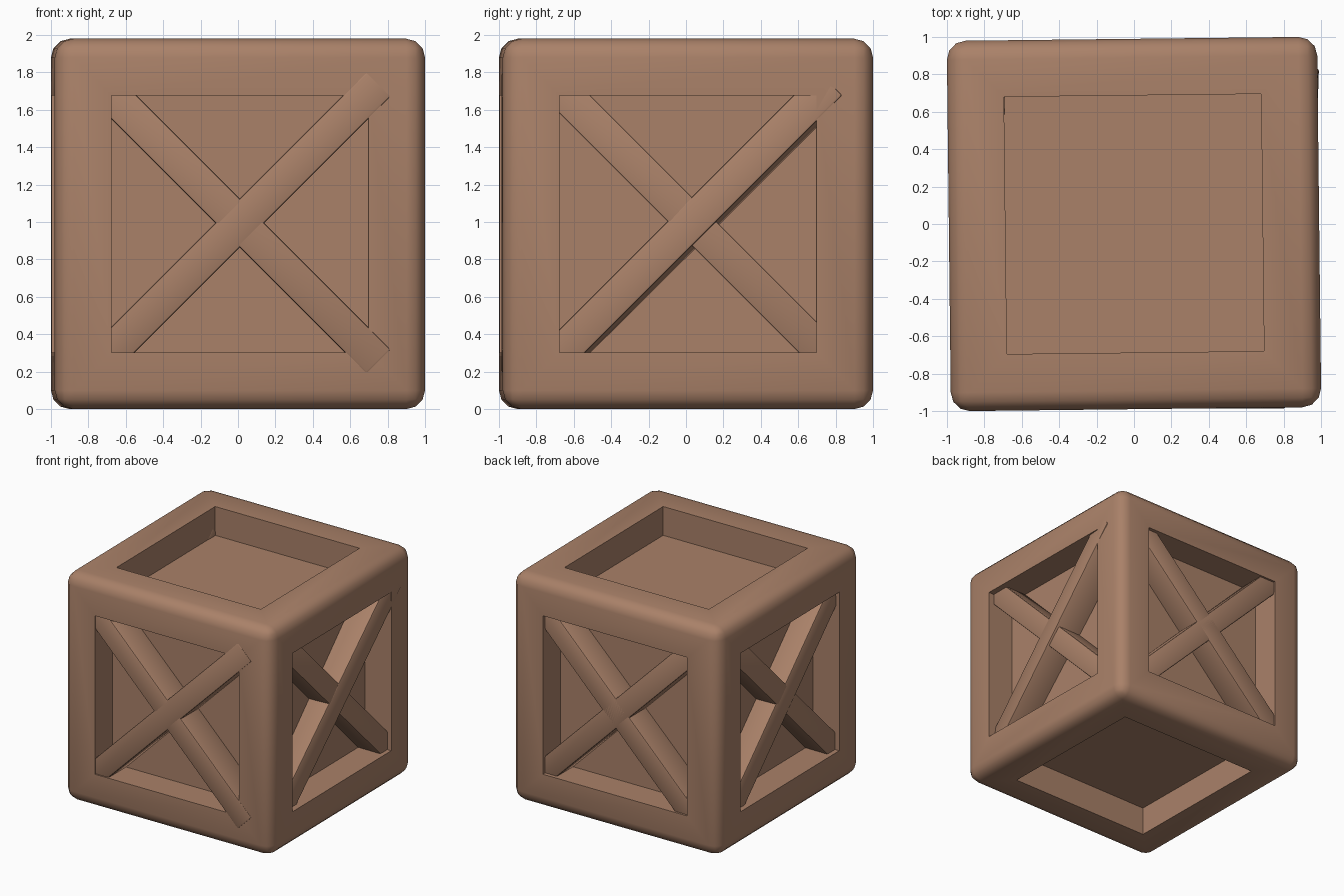
import bpy, bmesh
from math import radians
from mathutils import Matrix

if "Cube" in bpy.data.objects:
    bpy.data.objects.remove(bpy.data.objects["Cube"])

wood = bpy.data.materials.new("brown_wood")
wood.diffuse_color = (0.40, 0.22, 0.14, 1)
wood.use_nodes = True
wood.node_tree.nodes["Principled BSDF"].inputs["Base Color"].default_value = wood.diffuse_color
CZ = 0.99


def finish(name, bm, matrix):
    bm.transform(matrix)
    bmesh.ops.recalc_face_normals(bm, faces=bm.faces)
    mesh = bpy.data.meshes.new(name)
    bm.to_mesh(mesh)
    bm.free()
    mesh.materials.append(wood)
    ob = bpy.data.objects.new(name, mesh)
    bpy.context.collection.objects.link(ob)
    bpy.ops.object.select_all(action='DESELECT')
    ob.select_set(True)
    bpy.context.view_layer.objects.active = ob
    bpy.ops.object.shade_smooth_by_angle(angle=radians(40))
    return ob


# Crate body: rounded cube with a square recess in all six faces
bm = bmesh.new()
bmesh.ops.create_cube(bm, size=1.98)
bmesh.ops.bevel(bm, geom=bm.edges[:], offset=0.10, segments=3, profile=0.5,
                affect='EDGES')
panels = sorted(bm.faces, key=lambda f: f.calc_area())[-6:]
bmesh.ops.inset_individual(bm, faces=panels, thickness=0.2025, depth=0,
                           use_even_offset=True)
result = bmesh.ops.extrude_discrete_faces(bm, faces=panels)
for f in result["faces"]:
    n = f.normal.copy()
    bmesh.ops.translate(bm, verts=f.verts[:], vec=-n * 0.25)
# the body is turned very slightly against its braces
finish("crate_body", bm,
       Matrix.Translation((0, 0, CZ)) @ Matrix.Rotation(radians(0.65), 4, 'Z'))


# Diagonal brace: a softly bevelled beam laid across one side
def brace(name, turn, u, front, tilt, roll=0, yaw=0, depth=0.25):
    bm = bmesh.new()
    bmesh.ops.create_cube(bm, size=1, matrix=Matrix.Diagonal((2.1, depth, 0.185, 1)))
    bmesh.ops.bevel(bm, geom=bm.edges[:], offset=0.012, segments=2, profile=0.5,
                    affect='EDGES')
    finish(name, bm,
           Matrix.Rotation(radians(turn), 4, 'Z')
           @ Matrix.Translation((u, depth / 2 - front, CZ + 0.005))
           @ Matrix.Rotation(radians(tilt), 4, 'Y')
           @ Matrix.Rotation(radians(yaw), 4, 'Z')
           @ Matrix.Rotation(radians(roll), 4, 'X'))


# side, turn, sideways offset, outer distance of rising and falling brace,
# roll and yaw of the rising brace
for side, turn, u, rising, falling, roll, yaw in (
        ("front", 0, 0.01, 0.986, 0.986, 0, 0),
        ("right", 90, 0.04, 0.957, 0.945, -6, -1.3),
        ("back", 180, 0.0, 0.965, 0.965, 0, 0),
        ("left", 270, 0.03, 0.947, 0.942, -4, 0)):
    brace(side + "_rising_brace", turn, u, rising, -45, roll, yaw)
    brace(side + "_falling_brace", turn, u, falling, 45)
